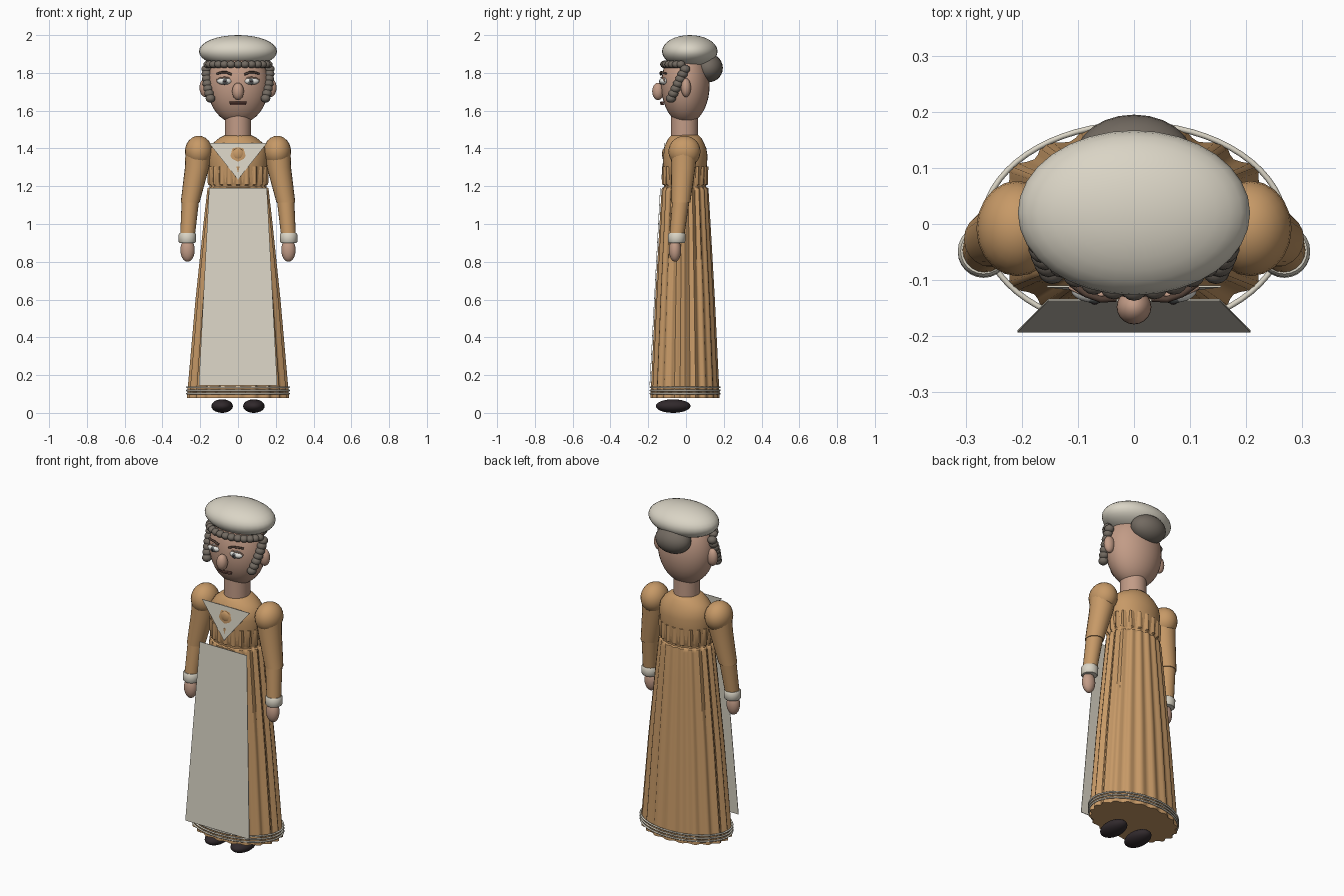
import bpy, bmesh, math
from mathutils import Vector

if "Cube" in bpy.data.objects:
    bpy.data.objects.remove(bpy.data.objects["Cube"])

def material(name, rgb):
    m = bpy.data.materials.new(name)
    m.diffuse_color = (*rgb, 1)
    m.use_nodes = True
    m.node_tree.nodes["Principled BSDF"].inputs["Base Color"].default_value = m.diffuse_color
    return m

OCHRE = material("ochre_cloth", (0.57, 0.32, 0.135))
CREAM = material("cream_linen", (0.70, 0.66, 0.56))
SKIN = material("skin", (0.54, 0.33, 0.24))
HAIR = material("grey_brown_hair", (0.17, 0.145, 0.12))
SHOE = material("dark_leather", (0.03, 0.022, 0.025))
BROW = material("dark_brown", (0.09, 0.055, 0.04))
LIP = material("muted_lip", (0.20, 0.09, 0.07))
WHITE = material("eye_white", (0.78, 0.77, 0.73))
IRIS = material("grey_iris", (0.12, 0.13, 0.13))

def finish(name, bm, mat, smooth=True):
    bmesh.ops.recalc_face_normals(bm, faces=bm.faces)
    me = bpy.data.meshes.new(name)
    bm.to_mesh(me)
    bm.free()
    me.materials.append(mat)
    ob = bpy.data.objects.new(name, me)
    bpy.context.collection.objects.link(ob)
    if smooth:
        bpy.ops.object.select_all(action='DESELECT')
        ob.select_set(True)
        bpy.context.view_layer.objects.active = ob
        bpy.ops.object.shade_smooth_by_angle(angle=math.radians(45))
    return ob

def balls(name, items, mat, u=20, v=12):
    """Ellipsoids from (centre, radii) pairs, joined in one mesh."""
    bm = bmesh.new()
    for c, r in items:
        s = bmesh.ops.create_uvsphere(bm, u_segments=u, v_segments=v, radius=1)
        for p in s['verts']:
            p.co = Vector((p.co.x * r[0], p.co.y * r[1], p.co.z * r[2])) + Vector(c)
    return finish(name, bm, mat)

def skin_rings(name, rings, mat):
    """Closed solid through a list of vertex rings."""
    bm = bmesh.new()
    loops = [[bm.verts.new(p) for p in ring] for ring in rings]
    n = len(loops[0])
    for a, b in zip(loops, loops[1:]):
        for i in range(n):
            j = (i + 1) % n
            bm.faces.new((a[i], a[j], b[j], b[i]))
    bm.faces.new(loops[0])
    bm.faces.new(loops[-1])
    return finish(name, bm, mat)

def oval(cx, cy, z, rx, ry, n=24, lobes=0, depth=0.0):
    ring = []
    for i in range(n):
        a = 2 * math.pi * i / n
        f = 1 - depth * (0.5 - 0.5 * math.cos(lobes * a))
        ring.append((cx + rx * f * math.cos(a), cy + ry * f * math.sin(a), z))
    return ring

def plate(name, pts, mat):
    """Thin cut-out of cloth."""
    bm = bmesh.new()
    front = bm.faces.new([bm.verts.new(p) for p in pts])
    g = bmesh.ops.extrude_face_region(bm, geom=[front])
    for v in g['geom']:
        if isinstance(v, bmesh.types.BMVert):
            v.co.y += 0.003
    return finish(name, bm, mat, False)

def tube(name, pts, radius, mat):
    cu = bpy.data.curves.new(name, 'CURVE')
    cu.dimensions = '3D'
    cu.bevel_depth = radius
    cu.bevel_resolution = 2
    cu.use_fill_caps = True
    sp = cu.splines.new('POLY')
    sp.points.add(len(pts) - 1)
    for p, q in zip(sp.points, pts):
        p.co = (*q, 1)
    ob = bpy.data.objects.new(name, cu)
    bpy.context.collection.objects.link(ob)
    cu.materials.append(mat)
    return ob

# Pleated high-waisted skirt with a gathered groove under the bust
skirt = [(0.08, 0.27, 0.183, 0.07), (0.145, 0.265, 0.18, 0.07), (0.6, 0.225, 0.158, 0.075),
         (1.0, 0.183, 0.135, 0.08), (1.17, 0.164, 0.125, 0.08)]
skirt_rings = [oval(0, -0.005, z, rx, ry, 120, 20, d) for z, rx, ry, d in skirt]
skirt_rings += [oval(0, -0.005, z, rx, ry, 120, 20, d) for z, rx, ry, d in
                [(1.19, 0.161, 0.123, 0.08), (1.195, 0.15, 0.112, 0.04), (1.205, 0.15, 0.112, 0.04),
                 (1.21, 0.16, 0.122, 0.10), (1.305, 0.162, 0.123, 0.10)]]
skin_rings("pleated_skirt", skirt_rings, OCHRE)

# Smooth bodice yoke
skin_rings("bodice", [oval(0, -0.005, z, rx, ry, 32) for z, rx, ry in
           [(1.22, 0.146, 0.111), (1.31, 0.153, 0.116), (1.36, 0.157, 0.119), (1.40, 0.15, 0.113),
            (1.43, 0.13, 0.10), (1.455, 0.10, 0.087), (1.47, 0.07, 0.072)]], OCHRE)

# Hem cords
for k, z in enumerate((0.102, 0.119, 0.136)):
    ring = oval(0, -0.005, z, 0.27, 0.183, 64)
    tube(f"hem_cord_{k + 1}", ring, 0.005, CREAM).data.splines[0].use_cyclic_u = True

# Apron and neckerchief
plate("apron", [(-0.208, -0.193, 0.145), (0.208, -0.193, 0.145),
                (0.153, -0.137, 1.19), (-0.153, -0.137, 1.19)], CREAM)
plate("neckerchief", [(-0.155, -0.113, 1.43), (0, -0.131, 1.235), (0.155, -0.113, 1.43)], CREAM)
balls("neckerchief_pin", [((0, -0.115, 1.37), (0.032, 0.012, 0.032))], OCHRE, 10, 8)

# Arms, cuffs, hands and shoes on both sides
for side, s in (("left", 1), ("right", -1)):
    balls(f"{side}_puff_sleeve", [((s * 0.208, -0.008, 1.384), (0.073, 0.085, 0.083))], OCHRE)
    skin_rings(f"{side}_upper_sleeve", [oval(s * x, y, z, r, r, 20) for x, y, z, r in
               [(0.208, -0.01, 1.39, 0.07), (0.217, -0.014, 1.3, 0.064), (0.253, -0.027, 1.115, 0.050)]], OCHRE)
    skin_rings(f"{side}_lower_sleeve", [oval(s * x, y, z, r, r, 20) for x, y, z, r in
               [(0.252, -0.027, 1.125, 0.046), (0.267, -0.048, 0.94, 0.039)]], OCHRE)
    skin_rings(f"{side}_cuff", [oval(s * 0.268, y, z, r, r, 24) for y, z, r in
               [(-0.05, 0.9, 0.041), (-0.05, 0.906, 0.046), (-0.048, 0.945, 0.046), (-0.048, 0.952, 0.041)]], CREAM)
    balls(f"{side}_hand", [((s * 0.267, -0.058, 0.862), (0.038, 0.032, 0.062))], SKIN)
    balls(f"{side}_shoe", [((s * 0.084, -0.068, 0.036), (0.057, 0.092, 0.036))], SHOE)

# Neck, head, nose
skin_rings("neck", [oval(0, -0.008, z, 0.07, 0.072, 24) for z in (1.43, 1.6)], SKIN)
balls("head", [((0, -0.003, 1.735), (0.163, 0.128, 0.205))], SKIN, 32, 20)
balls("nose", [((0, -0.148, 1.702), (0.031, 0.031, 0.046))], SKIN)

# Face details, mirrored
for side, s in (("left", 1), ("right", -1)):
    balls(f"{side}_ear", [((s * 0.172, 0.0, 1.722), (0.032, 0.026, 0.05))], SKIN)
    balls(f"{side}_eye", [((s * 0.072, -0.118, 1.756), (0.040, 0.022, 0.019))], WHITE)
    balls(f"{side}_iris", [((s * 0.07, -0.134, 1.754), (0.016, 0.008, 0.015))], IRIS, 14, 10)
    balls(f"{side}_pupil", [((s * 0.07, -0.139, 1.754), (0.007, 0.005, 0.007))], SHOE, 10, 8)
    tube(f"{side}_eyelid", [(s * (0.072 + 0.041 * math.cos(a)), -0.132 + 0.018 * abs(math.cos(a)),
         1.756 + 0.020 * math.sin(a)) for a in [math.pi * i / 8 for i in range(9)]], 0.004, SKIN)
    tube(f"{side}_eyebrow", [(s * 0.033, -0.133, 1.791), (s * 0.06, -0.134, 1.803),
         (s * 0.085, -0.125, 1.803), (s * 0.112, -0.106, 1.796)], 0.006, BROW)
    # Ringlets hanging beside the face
    lock = []
    for i in range(7):
        t = i / 6
        lock.append(((s * (0.168 - 0.022 * t * t), -0.005 - 0.075 * t, 1.82 - 0.155 * t),
                     (0.026, 0.027, 0.023)))
    balls(f"{side}_ringlets", lock, HAIR, 14, 10)
tube("mouth_upper", [(-0.045, -0.122, 1.643), (0, -0.134, 1.643), (0.045, -0.122, 1.643)], 0.005, LIP)
tube("mouth_lower", [(-0.04, -0.12, 1.634), (0, -0.131, 1.634), (0.04, -0.12, 1.634)], 0.005, LIP)

# Curled fringe under the cap
fringe = []
for i in range(13):
    a = math.radians(-78 + 13 * i)
    fringe.append(((0.163 * math.sin(a), -0.005 - 0.108 * math.cos(a), 1.845), (0.024, 0.024, 0.02)))
balls("fringe_curls", fringe, HAIR, 14, 10)

# Bun and cap
balls("hair_bun", [((0, 0.118, 1.826), (0.105, 0.077, 0.076))], HAIR, 24, 14)
balls("cap", [((0, 0.02, 1.914), (0.207, 0.147, 0.086))], CREAM, 32, 16)
